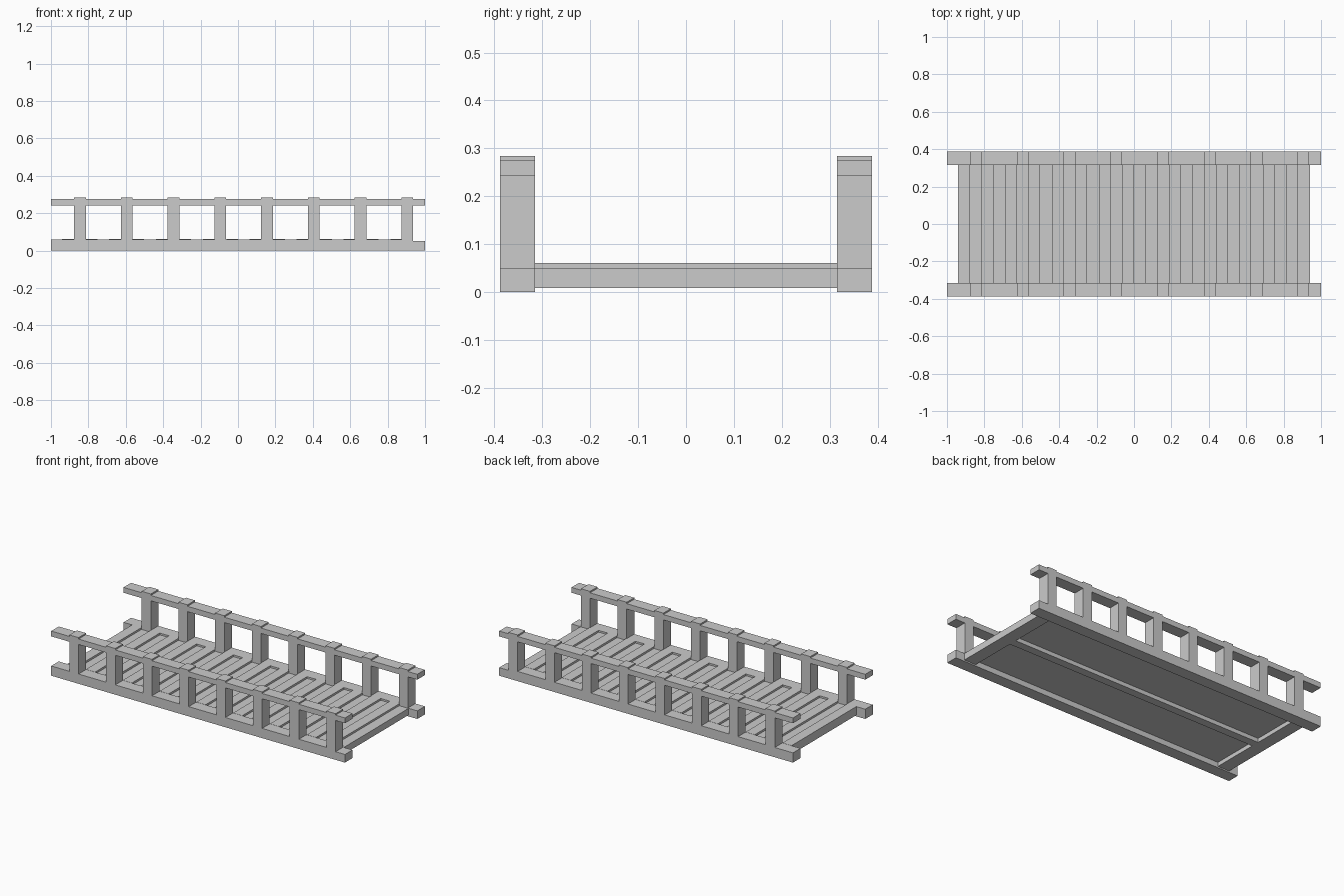
import bpy, bmesh

if "Cube" in bpy.data.objects:
    bpy.data.objects.remove(bpy.data.objects["Cube"])

SIDE_IN, SIDE_OUT = 0.315, 0.388   # inner and outer y of each side wall
DECK_X = 0.94                      # half length of the deck


def box(bm, x0, x1, y0, y1, z0, z1):
    """Add an axis-aligned box to a bmesh."""
    verts = bmesh.ops.create_cube(bm, size=1)["verts"]
    for v in verts:
        v.co.x = x1 if v.co.x > 0 else x0
        v.co.y = y1 if v.co.y > 0 else y0
        v.co.z = z1 if v.co.z > 0 else z0


def finish(bm, name):
    bmesh.ops.recalc_face_normals(bm, faces=bm.faces)
    mesh = bpy.data.meshes.new(name)
    bm.to_mesh(mesh)
    bm.free()
    obj = bpy.data.objects.new(name, mesh)
    bpy.context.collection.objects.link(obj)
    return obj


def boxes(name, items):
    bm = bmesh.new()
    for b in items:
        box(bm, *b)
    return finish(bm, name)


# Side walls: bottom beam (stepped down at the right end), posts and handrail
post_x = [-0.845 + 0.25 * i for i in range(8)]
for label, y0, y1 in (("front", -SIDE_OUT, -SIDE_IN), ("back", SIDE_IN, SIDE_OUT)):
    bm = bmesh.new()
    profile = [(-1, 0), (1, 0), (1, 0.05), (0.936, 0.05), (0.936, 0.06), (-1, 0.06)]
    face = bm.faces.new([bm.verts.new((x, y0, z)) for x, z in profile])
    ext = bmesh.ops.extrude_face_region(bm, geom=[face])
    for v in ext["geom"]:
        if isinstance(v, bmesh.types.BMVert):
            v.co.y = y1
    finish(bm, label + "_beam")
    boxes(label + "_posts",
          [(x - 0.031, x + 0.031, y0, y1, 0.05, 0.284) for x in post_x])
    boxes(label + "_handrail", [(-1, 1, y0, y1, 0.242, 0.275)])

# Deck: base sheet with alternating raised planks
boxes("deck_base", [(-DECK_X, DECK_X, -SIDE_IN, SIDE_IN, 0.033, 0.049)])
w = 2 * DECK_X / 30
boxes("deck_planks",
      [(-DECK_X + 2 * i * w, -DECK_X + (2 * i + 1) * w, -SIDE_IN, SIDE_IN, 0.049, 0.061)
       for i in range(15)])

# Underside frame: end crossbars and a centre joist
boxes("end_crossbars", [(-DECK_X, -0.86, -SIDE_IN, SIDE_IN, 0.008, 0.033),
                        (0.86, DECK_X, -SIDE_IN, SIDE_IN, 0.008, 0.033)])
boxes("centre_joist", [(-0.86, 0.86, -0.025, 0.025, 0.008, 0.033)])
